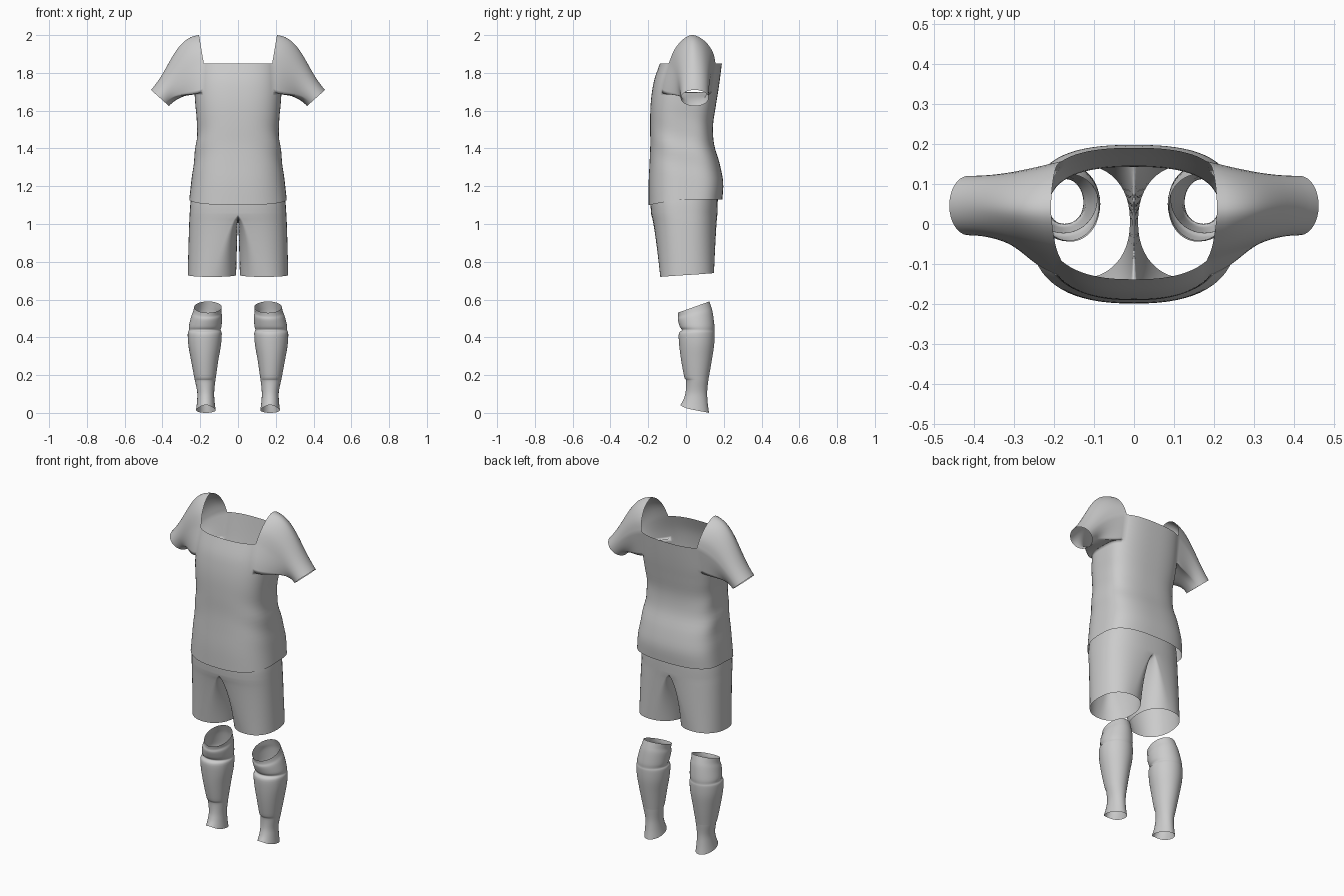
import bpy, bmesh
from math import sin, cos, radians, atan2, pi
from mathutils import Vector

if "Cube" in bpy.data.objects:
    bpy.data.objects.remove(bpy.data.objects["Cube"])


def spline(pts, k):
    """Catmull-Rom through tuples of any length, k steps per span."""
    out = []
    for i in range(len(pts) - 1):
        a, b, c, d = (pts[max(i - 1, 0)], pts[i], pts[i + 1], pts[min(i + 2, len(pts) - 1)])
        for j in range(k):
            t = j / k
            out.append(tuple(q + 0.5 * t * (r - p + t * (2*p - 5*q + 4*r - s + t * (3*(q - r) + s - p)))
                             for p, q, r, s in zip(a, b, c, d)))
    return out + [tuple(pts[-1])]


def power(v, e):
    return (1 if v >= 0 else -1) * abs(v) ** e


def bridge(bm, a, b, closed=False):
    n = len(a)
    for i in range(n if closed else n - 1):
        j = (i + 1) % n
        bm.faces.new((a[i], a[j], b[j], b[i]))


def finish(bm, name):
    bmesh.ops.recalc_face_normals(bm, faces=bm.faces)
    for f in bm.faces:
        f.smooth = True
    me = bpy.data.meshes.new(name)
    bm.to_mesh(me)
    bm.free()
    ob = bpy.data.objects.new(name, me)
    bpy.context.collection.objects.link(ob)
    m = ob.modifiers.new("Mirror", 'MIRROR')
    m.use_mirror_merge = True
    m.merge_threshold = 0.0005


# Shirt: right half of the torso, with an armhole left open above ARM row
bm = bmesh.new()
torso = spline([(1.13, .258, -.198, .192), (1.22, .248, -.198, .197), (1.32, .235, -.193, .178),
                (1.42, .223, -.189, .149), (1.52, .216, -.190, .143), (1.62, .225, -.188, .157),
                (1.70, .230, -.180, .170), (1.77, .228, -.166, .180), (1.85, .224, -.138, .190)], 4)
ARM, HOLE, HALF = 24, 8, 18
rows = []
for r, (z, w, f, b) in enumerate(torso):
    row = {}
    for c in range(-HALF, HALF + 1):
        if r > ARM and abs(c) < HOLE:
            continue
        t = radians(5 * c)
        s = sin(t)
        x = w * max(0, cos(t)) ** .8 if abs(c) < HALF else 0
        y = (f + b) / 2 + (b - f) / 2 * power(s, .75 if s < 0 else .52)
        drop = .03 * max(0, -s) * max(0, 1 - r / 6)
        # soft folds around the waist
        fold = .003 * sin(z * 42 + 3 * s) * max(0, 1 - abs(z - 1.42) / .2) * cos(t)
        row[c] = bm.verts.new((x + fold, y, z - drop))
    rows.append(row)
for r in range(len(rows) - 1):
    lo, hi = rows[r], rows[r + 1]
    for c in range(-HALF, HALF):
        if r >= ARM and -HOLE <= c < HOLE:
            continue
        bm.faces.new((lo[c], lo[c + 1], hi[c + 1], hi[c]))

# Sleeve: armhole loop closed over the shoulder, swept to the cuff
front = [rows[r][-HOLE] for r in range(len(rows) - 1, ARM, -1)]
under = [rows[ARM][c] for c in range(-HOLE, HOLE + 1)]
back = [rows[r][HOLE] for r in range(ARM + 1, len(rows))]
arc = spline([tuple(back[-1].co), (.194, .142, 1.91), (.203, .10, 1.968), (.207, .04, 2.0),
              (.203, -.01, 1.982), (.194, -.06, 1.925), tuple(front[0].co)], 4)
loop = front + under + back + [bm.verts.new(p) for p in arc[1:-1]]
axis, up, cuff = Vector((.67, 0, -.745)), Vector((.745, 0, .667)), Vector((.413, .046, 1.667))
ends = []
for v in loop:
    a = atan2((v.co.z - 1.85) / .145, (v.co.y - .035) / .125)
    p0 = v.co.copy()
    p1 = cuff + up * (.064 * sin(a)) + Vector((0, .074 * cos(a), 0))
    L = (p1 - p0).length
    t0 = Vector((1, -.25 * (p0.y - .035) / .13, -.3 + .2 * sin(a))) * L
    ends.append((p0, p1, t0, axis * (1.2 * L)))
prev, STEPS = loop, 16
for i in range(1, STEPS + 1):
    t = i / STEPS
    ring = [bm.verts.new(p0 * (2*t**3 - 3*t*t + 1) + t0 * (t**3 - 2*t*t + t)
                         + p1 * (3*t*t - 2*t**3) + t1 * (t**3 - t*t)) for p0, p1, t0, t1 in ends]
    bridge(bm, prev, ring, True)
    prev = ring
finish(bm, "shirt")

# Shorts: half waistband down to the crotch, then one closed leg
bm = bmesh.new()
M = 48
angles = [radians(-90 + 360 * c / M) for c in range(M + 1)]
prev = None


def hip(t, w, f, b):
    return w * max(0, cos(t)) ** .8 if cos(t) > 1e-6 else 0, (f + b) / 2 + (b - f) / 2 * power(sin(t), .75)


for z, w, f, b in spline([(1.17, .244, -.184, .168), (1.11, .252, -.188, .168), (1.05, .256, -.184, .166)], 4):
    ring = [bm.verts.new((*hip(t, w, f, b), z)) for t in angles[:M // 2 + 1]]
    if prev:
        bridge(bm, prev, ring)
    prev = ring
prev = prev + [bm.verts.new((0, -.009 + .175 * sin(t), 1.05 - .025 * abs(cos(t))))
               for t in angles[M // 2 + 1:M]]
top = [v.co.copy() for v in prev]
for i in range(1, 15):
    u = i / 14
    s = u ** .75
    ring = []
    for p, t in zip(top, angles):
        hem = Vector((.138 + .128 * power(cos(t), .9), .006 + .142 * power(sin(t), .9), 0))
        q = p.lerp(hem, s)
        q.z = p.z + (.73 + .01 * sin(t) - p.z) * u
        ring.append(bm.verts.new(q))
    bridge(bm, prev, ring, True)
    prev = ring
finish(bm, "shorts")

# Socks: height, inner x, outer x, front y, back y, tilt, shin pad bulge
bm = bmesh.new()
sock = spline([(.015, .118, .222, -.030, .122, -.015, 0), (.06, .124, .217, -.014, .115, -.008, 0),
               (.11, .126, .216, -.002, .112, 0, 0), (.17, .120, .228, .000, .118, 0, 0),
               (.19, .117, .232, -.004, .121, 0, .005), (.28, .104, .249, -.020, .137, 0, .006),
               (.36, .090, .263, -.030, .149, 0, .006), (.42, .086, .266, -.034, .152, 0, .004),
               (.438, .092, .260, -.022, .150, 0, 0), (.46, .087, .260, -.032, .150, .005, 0),
               (.51, .084, .248, -.043, .142, .018, 0), (.535, .088, .238, -.041, .134, .025, 0),
               (.56, .086, .232, -.044, .124, .030, 0)], 4)
prev = None
for i, (z, x0, x1, f, b, tilt, pad) in enumerate(sock):
    ring = []
    for c in range(40):
        t = 2 * pi * c / 40
        s = sin(t)
        y = (f + b) / 2 + (b - f) / 2 * s - (pad if s < -.45 else 0)
        arch = .012 * max(0, -s) ** 4 * max(0, 1 - i / 4)
        ring.append(bm.verts.new(((x0 + x1) / 2 + (x1 - x0) / 2 * cos(t), y, z + tilt * s + arch)))
    if prev:
        bridge(bm, prev, ring, True)
    prev = ring
finish(bm, "socks")
